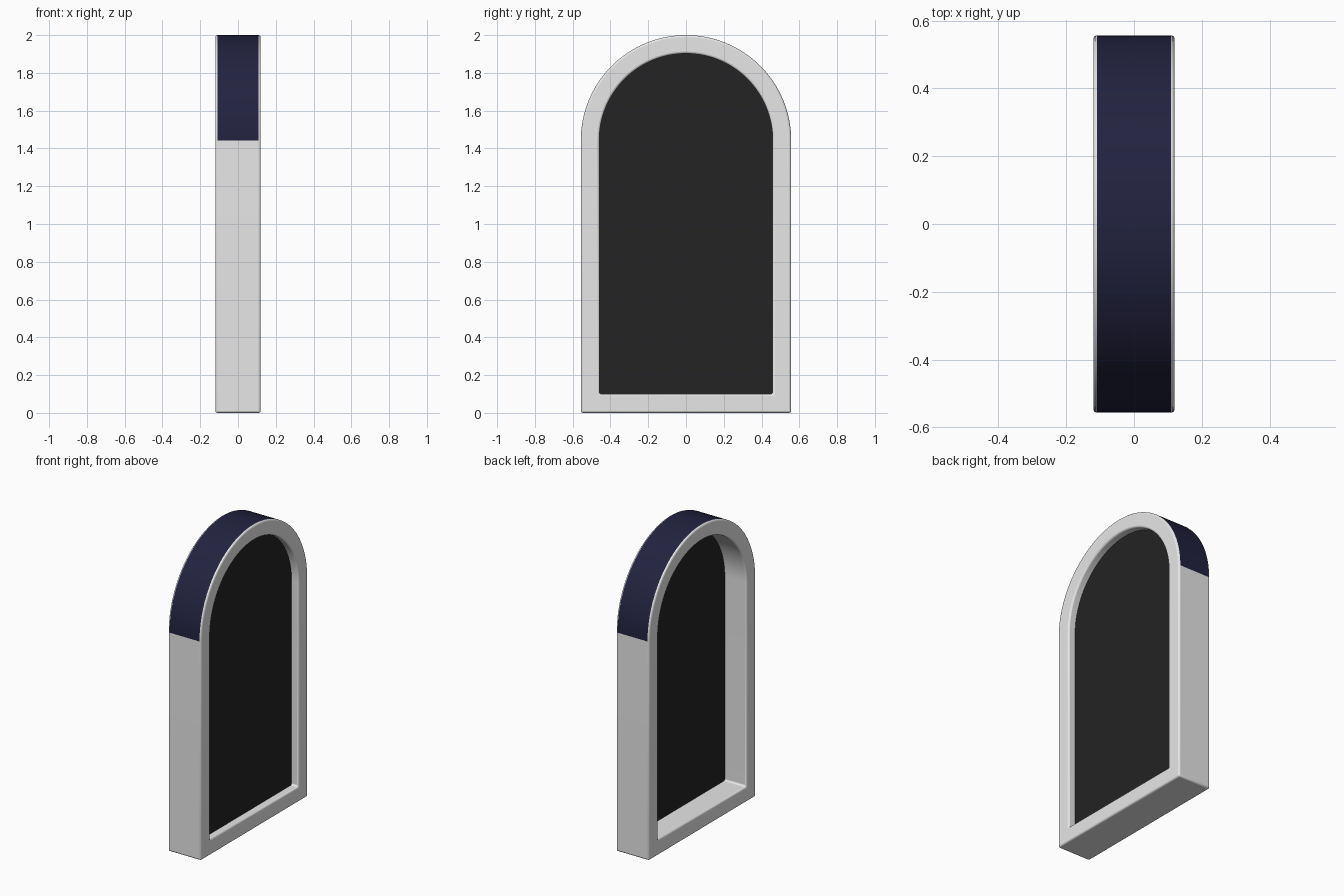
import bpy, bmesh, math

HALF_DEPTH = 0.12
OUTER, INNER = 0.557, 0.459
SPRING = 2 - OUTER      # height where the arch begins
SILL = 0.10
STEPS = 64
PANE_BACK, PANE_FRONT = 0.038, 0.07

old = bpy.data.objects.get("Cube")
if old:
    bpy.data.objects.remove(old, do_unlink=True)


def material(name, colour):
    m = bpy.data.materials.new(name)
    m.use_nodes = True
    m.diffuse_color = colour
    m.node_tree.nodes["Principled BSDF"].inputs["Base Color"].default_value = colour
    return m


stone = material("pale grey", (0.8, 0.8, 0.8, 1))
navy = material("dark navy", (0.016, 0.016, 0.05, 1))
glass = material("charcoal", (0.017, 0.017, 0.017, 1))


def arch(radius, bottom):
    """Arched outline in the y-z plane, from bottom right over the top to bottom left."""
    curve = [(radius * math.cos(math.pi * i / STEPS),
              SPRING + radius * math.sin(math.pi * i / STEPS)) for i in range(STEPS + 1)]
    return [(radius, bottom)] + curve + [(-radius, bottom)]


def finish(bm, name, mats):
    bmesh.ops.recalc_face_normals(bm, faces=bm.faces)
    mesh = bpy.data.meshes.new(name)
    bm.to_mesh(mesh)
    bm.free()
    ob = bpy.data.objects.new(name, mesh)
    bpy.context.collection.objects.link(ob)
    for m in mats:
        mesh.materials.append(m)
    bpy.ops.object.select_all(action='DESELECT')
    ob.select_set(True)
    bpy.context.view_layer.objects.active = ob
    bpy.ops.object.shade_smooth_by_angle(angle=math.radians(30))
    return ob


# Frame: four matching loops joined into a ring, navy on the outside of the arch
bm = bmesh.new()
loops = [[bm.verts.new((x, y, z)) for y, z in arch(r, b)]
         for x, r, b in ((HALF_DEPTH, OUTER, 0), (-HALF_DEPTH, OUTER, 0),
                         (-HALF_DEPTH, INNER, SILL), (HALF_DEPTH, INNER, SILL))]
count = len(loops[0])
for k in range(4):
    a, b = loops[k], loops[(k + 1) % 4]
    for i in range(count):
        j = (i + 1) % count
        face = bm.faces.new((a[i], a[j], b[j], b[i]))
        if k == 0 and face.calc_center_median().z > SPRING:
            face.material_index = 1
frame = finish(bm, "arched_frame", [stone, navy])
bevel = frame.modifiers.new("soft_edges", 'BEVEL')
bevel.width = 0.011
bevel.segments = 3
bevel.limit_method = 'ANGLE'
bevel.angle_limit = math.radians(40)
bevel.use_clamp_overlap = False
bevel.material = 0

# Pane: thin panel set close to the +x side of the frame
bm = bmesh.new()
outline = bm.faces.new([bm.verts.new((PANE_BACK, y, z))
                        for y, z in arch(INNER + 0.01, SILL - 0.01)])
made = bmesh.ops.extrude_face_region(bm, geom=[outline], use_keep_orig=True)
bmesh.ops.translate(bm, vec=(PANE_FRONT - PANE_BACK, 0, 0),
                    verts=[v for v in made["geom"] if isinstance(v, bmesh.types.BMVert)])
finish(bm, "dark_pane", [glass])
